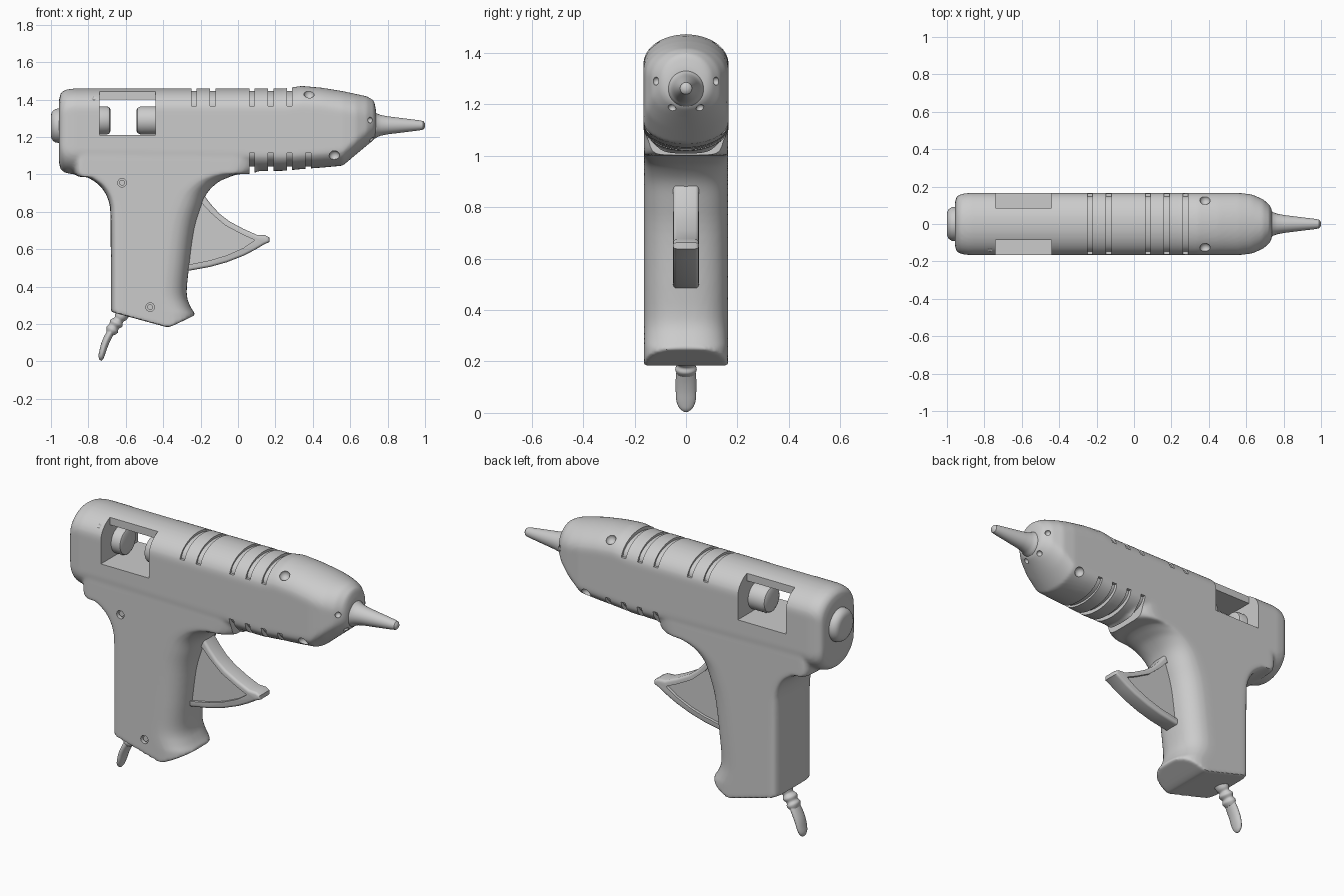
import bpy, bmesh
from math import sin, cos, pi, radians
from mathutils import Matrix, Vector

if "Cube" in bpy.data.objects:
    bpy.data.objects.remove(bpy.data.objects["Cube"])


def skin(bm, rings, ngon=False):
    """Bridge rings of equal length and close both ends."""
    vs = [[bm.verts.new(p) for p in r] for r in rings]
    n = len(vs[0])
    for a, b in zip(vs, vs[1:]):
        for i in range(n):
            j = (i + 1) % n
            bm.faces.new((a[i], a[j], b[j], b[i]))
    for r in (vs[0], vs[-1]):
        if ngon:
            bm.faces.new(r)
        else:
            for i in range(n // 2):
                quad = (r[i], r[i + 1], r[n - i - 1], r[(n - i) % n])
                bm.faces.new(list(dict.fromkeys(quad)))
    return vs


def finish(bm, name):
    bmesh.ops.remove_doubles(bm, verts=bm.verts[:], dist=1e-5)
    bmesh.ops.recalc_face_normals(bm, faces=bm.faces[:])
    me = bpy.data.meshes.new(name)
    bm.to_mesh(me)
    bm.free()
    ob = bpy.data.objects.new(name, me)
    bpy.context.scene.collection.objects.link(ob)
    return ob


def shade(ob, angle=40):
    bpy.ops.object.select_all(action='DESELECT')
    ob.select_set(True)
    bpy.context.view_layer.objects.active = ob
    bpy.ops.object.shade_smooth_by_angle(angle=radians(angle))


def bake(ob):
    dg = bpy.context.evaluated_depsgraph_get()
    me = bpy.data.meshes.new_from_object(ob.evaluated_get(dg))
    ob.modifiers.clear()
    ob.data = me


def cut(ob, cutter):
    cutter.hide_render = True
    m = ob.modifiers.new("cut", 'BOOLEAN')
    m.operation, m.solver, m.object = 'DIFFERENCE', 'EXACT', cutter
    bake(ob)
    bpy.data.objects.remove(cutter)


def section(xa, za, xb, zb, w, ra, rb, pa=1, pb=1, n=10):
    """Rounded section from point a to point b, half width w along y."""
    a, d = Vector((xa, 0, za)), Vector((xb - xa, 0, zb - za))
    ln = d.length
    d /= ln
    ra, rb = min(ra, ln / 2), min(rb, ln / 2)
    power = lambda v, p: max(v, 0) ** p
    ang = [pi / 2 * i / n for i in range(n + 1)]
    half = [(ra * (1 - power(cos(t), pa)), w * power(sin(t), pa)) for t in ang]
    half[-1] = (ra, w)
    half += [(ra + (ln - ra - rb) * i / n, w) for i in range(1, n)]
    half += [(ln - rb, w)]
    half += [(ln - rb * (1 - power(cos(t), pb)), w * power(sin(t), pb)) for t in ang[-2::-1]]
    half[0], half[-1] = (0, 0), (ln, 0)
    pts = half + [(s, -y) for s, y in half[-2:0:-1]]
    return [a + d * s + Vector((0, y, 0)) for s, y in pts]


def smooth_keys(keys, steps=4):
    out = []
    for i in range(len(keys) - 1):
        k = [keys[max(i - 1, 0)], keys[i], keys[i + 1], keys[min(i + 2, len(keys) - 1)]]
        for s in range(steps):
            t = s / steps
            out.append([0.5 * (2 * b + (c - a) * t + (2 * a - 5 * b + 4 * c - d) * t * t
                               + (3 * b - a - 3 * c + d) * t ** 3) for a, b, c, d in zip(*k)])
    return out + [keys[-1]]


def lathe(name, prof, z):
    bm = bmesh.new()
    skin(bm, [[(x, r * cos(2 * pi * i / 48), z + r * sin(2 * pi * i / 48)) for i in range(48)]
              for x, r in prof])
    shade(finish(bm, name), 35)


def rod_y(bm, x, z, r, y0, y1):
    skin(bm, [[(x + r * cos(2 * pi * i / 24), y, z + r * sin(2 * pi * i / 24)) for i in range(24)]
              for y in (y0, y1)], True)


# Body: barrel and grip lofts, fused by a voxel remesh
bm = bmesh.new()
barrel = [  # x, bottom, top, half width
    (-.957, 1.06, 1.40, .12), (-.948, 1.025, 1.435, .147), (-.925, 1.008, 1.452, .16),
    (-.88, 1.0, 1.459, .166), (.25, 1.019, 1.459, .166), (.34, 1.028, 1.473, .166),
    (.45, 1.036, 1.463, .166), (.56, 1.046, 1.445, .166), (.63, 1.105, 1.43, .158),
    (.69, 1.155, 1.417, .132), (.727, 1.185, 1.395, .10), (.738, 1.205, 1.345, .075)]
skin(bm, [section(x, b, x, t, w, .13 - .04 * (x > 0), .115) for x, b, t, w in barrel])
grip = [  # back x, back z, front x, front z
    (-.87, 1.12, .14, 1.12), (-.87, 1.0, .10, 1.013), (-.81, .985, .0, 1.0),
    (-.78, .97, -.06, .98), (-.74, .94, -.11, .955), (-.71, .90, -.165, .90),
    (-.69, .85, -.2, .82), (-.682, .78, -.235, .7), (-.68, .5, -.262, .5),
    (-.68, .38, -.274, .36), (-.68, .31, -.252, .29), (-.68, .265, -.225, .25)]
keys = smooth_keys([k + (.164, .05, .15) for k in grip])
low = skin(bm, [section(*k, pa=.5, pb=.8) for k in keys])[-1]
for v in low:
    v.co.z = max(.18 - .274 * (v.co.x + .37), .18 + .48 * (v.co.x + .37))
body = finish(bm, "body")
rm = body.modifiers.new("fuse", 'REMESH')
rm.mode, rm.voxel_size = 'VOXEL', .0095
sm = body.modifiers.new("soften", 'SMOOTH')
sm.factor, sm.iterations = .5, 6
bake(body)

# Cutouts: stick window, cooling grooves, screw holes, dimples
bm = bmesh.new()
half = [(.3, 1.21), (.3, 1.5), (.085, 1.5), (.085, 1.4)]
win = half + [(-y, z) for y, z in half[::-1]]
skin(bm, [[(x, y, z) for y, z in win] for x in (-.74, -.44)], True)


def groove(x, zc, h, up):
    rings = []
    for i in range(25):
        c, s = cos(pi * i / 24), sin(pi * i / 24) * up
        inner, outer = (.148 * c, zc + h * s), (.25 * c, zc + .2 * s)
        rings.append([(x - .014, *inner), (x + .014, *inner), (x + .014, *outer), (x - .014, *outer)])
    skin(bm, rings, True)


for x in (-.235, -.135, .075, .175, .275):
    groove(x, 1.366, .08, 1)
for x in (.075, .175, .275, .375):
    groove(x, 1.115, .073, -1)
screws = [(-.62, .955), (-.47, .29)]
for x, z in screws:
    rod_y(bm, x, z, .023, -.3, -.143)
for s in (-1, 1):
    for x, y, z, r in ((.38, .128, 1.43, .028), (.515, .155, 1.1, .028),
                       (.705, .115, 1.29, .016), (.715, .055, 1.185, .016)):
        bmesh.ops.create_uvsphere(bm, u_segments=20, v_segments=12, radius=r,
                                  matrix=Matrix.Translation((x, s * y, z)))
bmesh.ops.create_uvsphere(bm, u_segments=16, v_segments=10, radius=.017,
                          matrix=Matrix.Translation((-.77, -.147, 1.415)))
cut(body, finish(bm, "body_cutter"))
shade(body)

# Screw heads inside their holes
bm = bmesh.new()
for x, z in screws:
    rod_y(bm, x, z, .015, -.153, -.13)
shade(finish(bm, "screws"))

# Turned parts: nozzle, rear collar, feed cylinders in the window
lathe("nozzle", [(.68, .075), (.735, .07), (.745, .062), (.765, .055), (.80, .048),
                 (.97, .027), (.99, .023), (.998, .014), (1.0, .005)], 1.262)
lathe("rear_collar", [(-.90, .085), (-.957, .092), (-.975, .09), (-.99, .08),
                      (-.998, .066), (-1.0, .05), (-1.0, .005)], 1.26)
lathe("rear_feed", [(-.77, .075), (-.70, .075), (-.688, .07), (-.683, .06), (-.683, .005)], 1.288)
lathe("front_feed", [(-.41, .075), (-.52, .075), (-.536, .068), (-.543, .055), (-.543, .005)], 1.288)

# Trigger with a recessed panel on both sides
outline = [(-.3, .91), (-.19, .905), (-.175, .88), (-.145, .84), (-.1, .79), (-.045, .748),
           (.03, .708), (.1, .677), (.145, .675), (.168, .662), (.168, .638), (.14, .626),
           (.09, .596), (.03, .565), (-.06, .53), (-.15, .505), (-.26, .485), (-.3, .485)]
panel = [(-.35, .85), (-.19, .842), (-.145, .793), (-.07, .728), (.02, .68), (.09, .648),
         (.03, .607), (-.06, .567), (-.15, .54), (-.26, .518), (-.35, .515)]
bm = bmesh.new()
skin(bm, [[(x, y, z) for x, z in outline] for y in (-.05, .05)], True)
trigger = finish(bm, "trigger")
bv = trigger.modifiers.new("round", 'BEVEL')
bv.width, bv.segments, bv.limit_method, bv.angle_limit = .014, 3, 'ANGLE', radians(70)
bake(trigger)
bm = bmesh.new()
for s in (-1, 1):
    skin(bm, [[(x, s * y, z) for x, z in panel] for y in (.034, .1)], True)
cut(trigger, finish(bm, "trigger_cutter"))
shade(trigger, 35)


# Flat cable and its lumpy strain relief
def flat_tube(name, stations):
    bm = bmesh.new()
    n = Vector((.87, 0, -.49))
    rings = []
    for x, z, h, w in smooth_keys(stations):
        a, b = Vector((x, 0, z)) - n * h, Vector((x, 0, z)) + n * h
        rings.append(section(a.x, a.z, b.x, b.z, w, h, h, n=6))
    skin(bm, rings)
    shade(finish(bm, name), 50)


flat_tube("strain_relief", [(-.60, .275, .034, .04), (-.625, .24, .034, .04), (-.638, .222, .026, .033),
                            (-.65, .205, .037, .043), (-.663, .187, .028, .035),
                            (-.672, .17, .034, .042), (-.683, .15, .022, .034)])
flat_tube("cable", [(-.67, .175, .02, .036), (-.695, .13, .02, .04), (-.713, .09, .02, .04),
                    (-.725, .05, .018, .038), (-.733, .022, .015, .028), (-.736, .006, .006, .01)])
